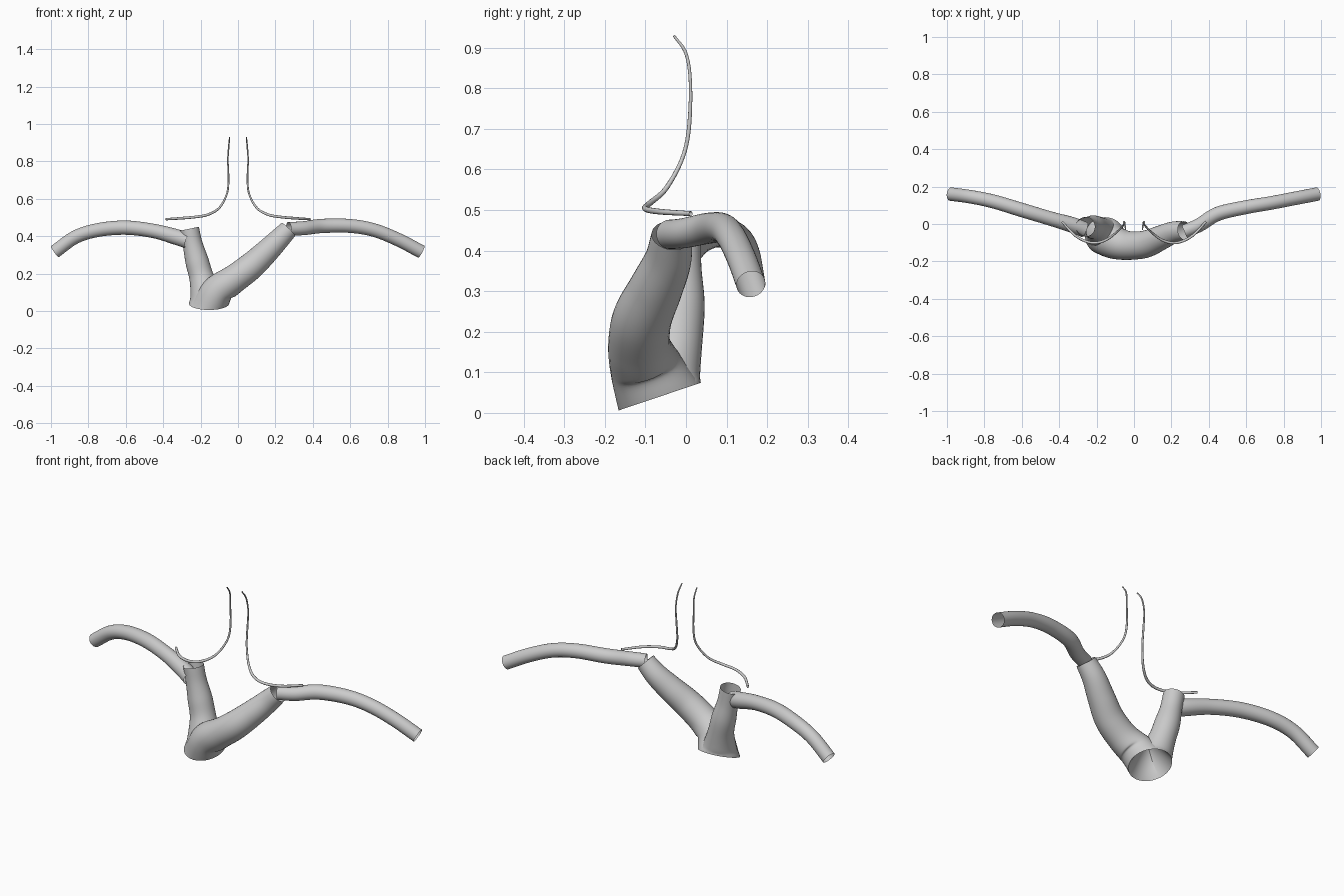
import bpy, bmesh, math
from mathutils import Vector

if "Cube" in bpy.data.objects:
    bpy.data.objects.remove(bpy.data.objects["Cube"])


def spline(points, steps):
    """Catmull-Rom samples through (x, y, z, radius) points."""
    p = [Vector(q) for q in points]
    p = [2 * p[0] - p[1]] + p + [2 * p[-1] - p[-2]]
    out = []
    for a, b, c, d in zip(p, p[1:], p[2:], p[3:]):
        for i in range(steps):
            t = i / steps
            out.append(0.5 * (2 * b + (c - a) * t + (2 * a - 5 * b + 4 * c - d) * t * t
                              + (3 * b - 3 * c + d - a) * t ** 3))
    return out + [p[-2]]


def tube(name, points, sides=32, steps=8, end_normal=None):
    """Open-ended smooth vessel; end_normal tilts the last rings."""
    s = spline(points, steps)
    centres = [v.to_3d() for v in s]
    n = len(s)
    bm = bmesh.new()
    rings, axis, prev = [], None, None
    for i, c in enumerate(centres):
        tan = (centres[min(i + 1, n - 1)] - centres[max(i - 1, 0)]).normalized()
        if end_normal:
            w = max(0, 1 - (n - 1 - i) / (2.2 * steps))
            tan = tan.lerp(Vector(end_normal).normalized(), w * w * (3 - 2 * w)).normalized()
        if axis is None:
            axis = tan.orthogonal().normalized()
        else:
            axis = prev.rotation_difference(tan) @ axis
        prev = tan
        side = tan.cross(axis)
        rings.append([bm.verts.new(c + s[i].w * (axis * math.cos(a) + side * math.sin(a)))
                      for a in (2 * math.pi * k / sides for k in range(sides))])
    for r, q in zip(rings, rings[1:]):
        for k in range(sides):
            j = (k + 1) % sides
            bm.faces.new((r[k], r[j], q[j], q[k])).smooth = True
    me = bpy.data.meshes.new(name)
    bm.to_mesh(me)
    bm.free()
    ob = bpy.data.objects.new(name, me)
    bpy.context.collection.objects.link(ob)
    return ob


# Two trunk veins meeting in one shared tilted opening
mouth = (-0.155, -0.065, 0.04, 0.107)
down = (0, 0.32, -0.95)
tube("right_trunk_vein", [
    (-0.26, -0.015, 0.44, 0.052), (-0.243, -0.015, 0.36, 0.053),
    (-0.22, -0.016, 0.27, 0.062), (-0.195, -0.025, 0.18, 0.066),
    (-0.17, -0.05, 0.09, 0.085), mouth], end_normal=down)
tube("left_trunk_vein", [
    (0.27, -0.035, 0.437, 0.05), (0.21, -0.045, 0.375, 0.058),
    (0.14, -0.075, 0.305, 0.066), (0.06, -0.108, 0.232, 0.073),
    (-0.03, -0.115, 0.165, 0.077), (-0.11, -0.098, 0.11, 0.09), mouth],
    end_normal=down)

# Side veins running out to the shoulders
tube("right_shoulder_vein", [
    (-0.265, -0.03, 0.375, 0.042), (-0.33, -0.005, 0.396, 0.042),
    (-0.45, 0.03, 0.428, 0.038), (-0.6, 0.075, 0.446, 0.038),
    (-0.75, 0.12, 0.433, 0.037), (-0.87, 0.145, 0.395, 0.036),
    (-0.98, 0.16, 0.317, 0.036)])
tube("left_shoulder_vein", [
    (0.27, -0.04, 0.44, 0.036), (0.35, -0.005, 0.443, 0.037),
    (0.45, 0.055, 0.455, 0.038), (0.6, 0.09, 0.455, 0.037),
    (0.73, 0.112, 0.432, 0.036), (0.86, 0.137, 0.38, 0.036),
    (0.98, 0.16, 0.317, 0.036)])

# Mirrored pair of thin neck veins
neck = [
    (0.045, -0.03, 0.93, 0.003), (0.049, 0.0, 0.885, 0.004),
    (0.054, 0.011, 0.81, 0.004), (0.051, 0.007, 0.7, 0.005),
    (0.06, -0.01, 0.625, 0.005), (0.1, -0.05, 0.552, 0.006),
    (0.16, -0.09, 0.516, 0.007), (0.23, -0.1, 0.503, 0.007),
    (0.31, -0.065, 0.496, 0.007), (0.385, 0.012, 0.491, 0.006)]
for label, sgn in (("left", 1), ("right", -1)):
    tube(label + "_neck_vein", [(sgn * x, y, z, r) for x, y, z, r in neck], sides=12)
